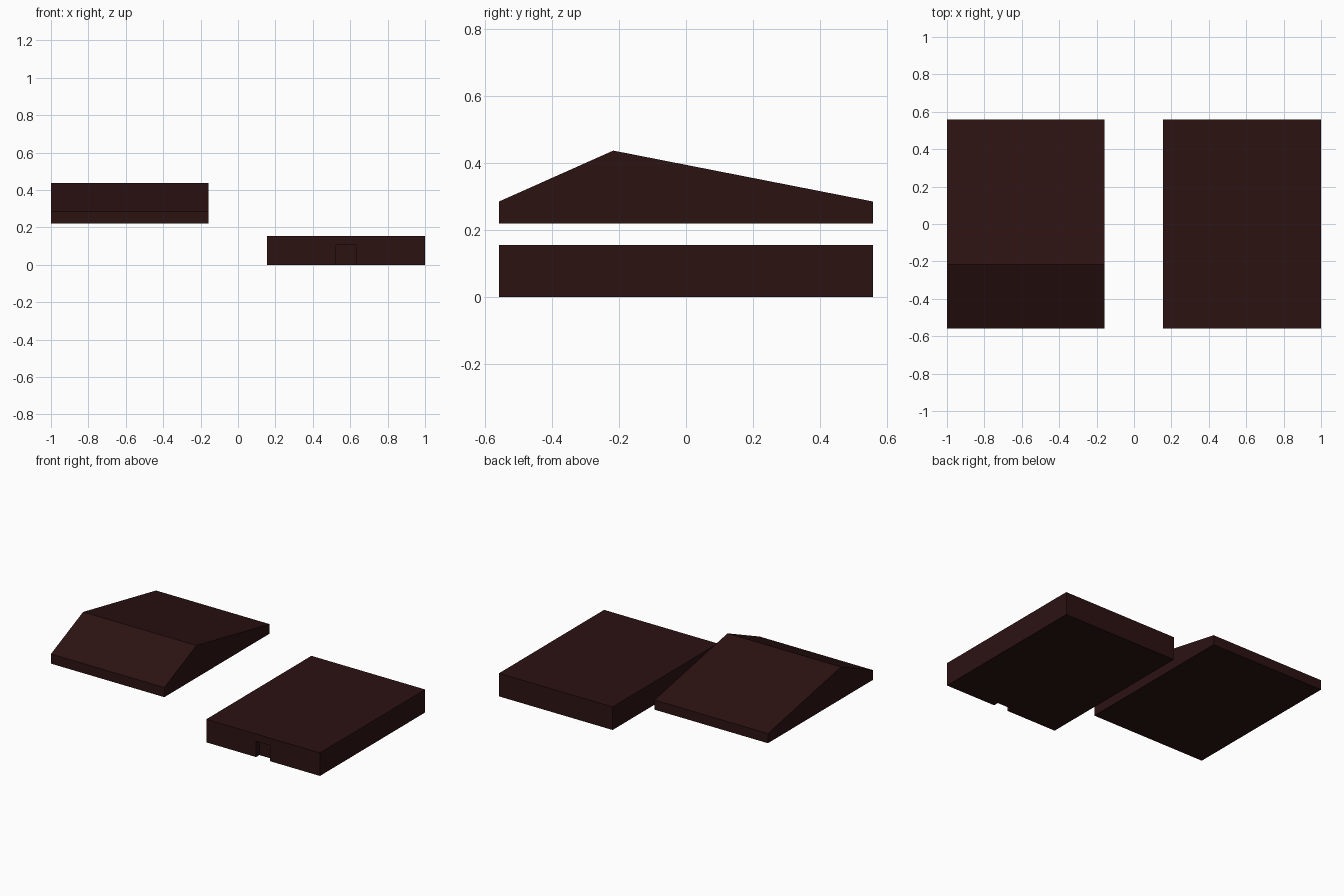
import bpy, bmesh

if "Cube" in bpy.data.objects:
    bpy.data.objects.remove(bpy.data.objects["Cube"])

mat = bpy.data.materials.new("dark_brown")
mat.diffuse_color = (0.025, 0.006, 0.006, 1)
mat.use_nodes = True
mat.node_tree.nodes["Principled BSDF"].inputs["Base Color"].default_value = mat.diffuse_color


def prism(name, profile, axis, start, end):
    """Extrude a closed 2D profile along axis 'x' (points y, z) or 'y' (points x, z)."""
    bm = bmesh.new()
    place = (lambda a, b: (start, a, b)) if axis == "x" else (lambda a, b: (a, start, b))
    face = bm.faces.new([bm.verts.new(place(a, b)) for a, b in profile])
    ext = bmesh.ops.extrude_face_region(bm, geom=[face])
    step = (end - start, 0, 0) if axis == "x" else (0, end - start, 0)
    bmesh.ops.translate(bm, vec=step, verts=[v for v in ext["geom"] if isinstance(v, bmesh.types.BMVert)])
    bmesh.ops.recalc_face_normals(bm, faces=bm.faces)
    mesh = bpy.data.meshes.new(name)
    bm.to_mesh(mesh)
    bm.free()
    mesh.materials.append(mat)
    obj = bpy.data.objects.new(name, mesh)
    bpy.context.collection.objects.link(obj)
    return obj


HALF = 0.558

# Sloped lid with an off-centre ridge
prism("sloped_lid",
      [(-HALF, 0.22), (HALF, 0.22), (HALF, 0.285), (-0.217, 0.437), (-HALF, 0.285)],
      "x", -1.0, -0.157)

# Base block
base = prism("base_block", [(-HALF, 0), (HALF, 0), (HALF, 0.155), (-HALF, 0.155)], "x", 0.155, 1.0)

# Shallow doorway recess in the front of the base
cutter = prism("doorway_cutter", [(0.525, -0.05), (0.63, -0.05), (0.63, 0.106), (0.525, 0.106)],
               "y", -HALF - 0.1, -HALF + 0.035)
cutter.hide_render = True
cutter.hide_viewport = True
cut = base.modifiers.new("doorway", "BOOLEAN")
cut.operation = "DIFFERENCE"
cut.solver = "EXACT"
cut.object = cutter
